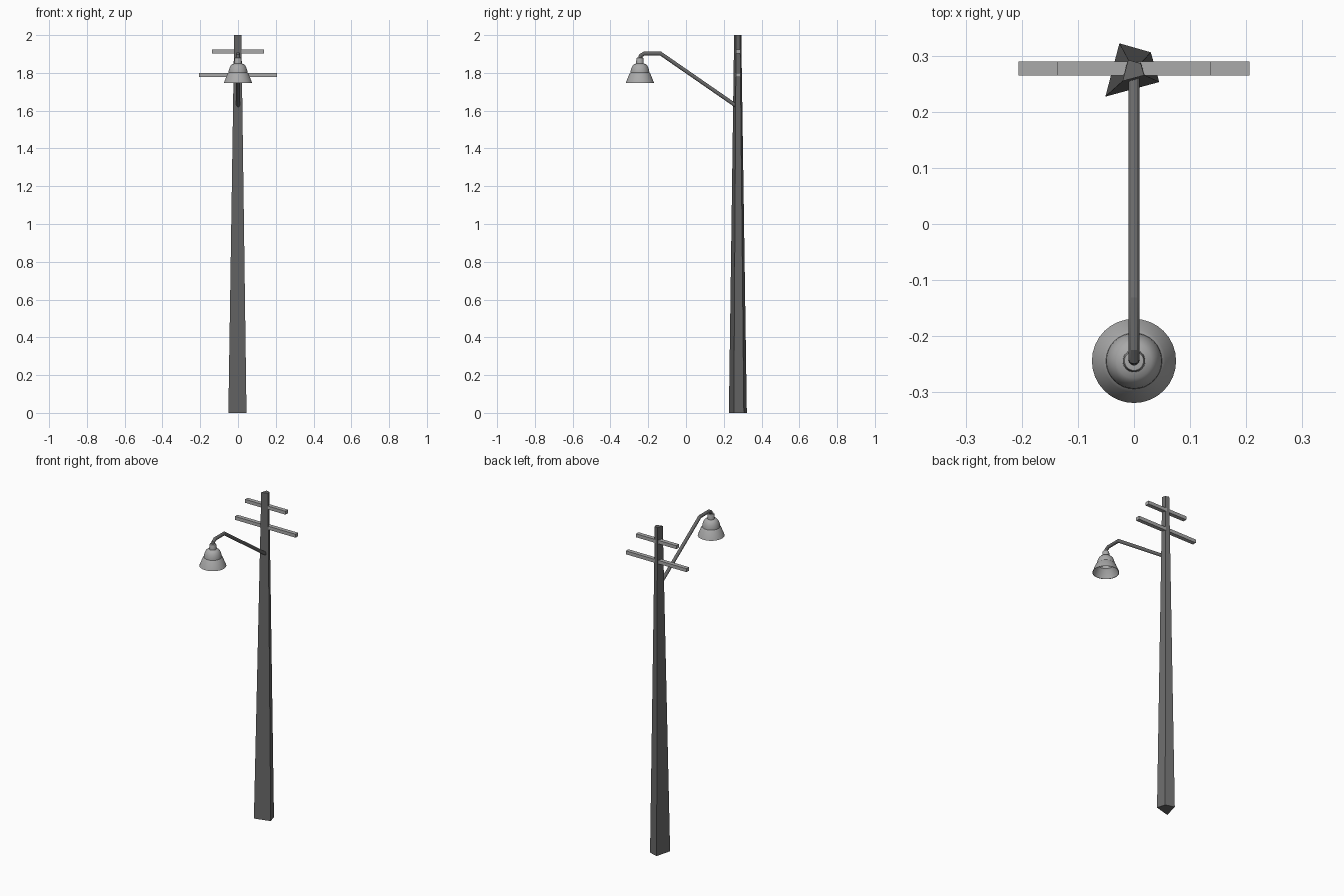
import bpy, bmesh, math
from mathutils import Vector

if "Cube" in bpy.data.objects:
    bpy.data.objects.remove(bpy.data.objects["Cube"])


def material(name, v):
    m = bpy.data.materials.new(name)
    m.diffuse_color = (v, v, v, 1)
    m.use_nodes = True
    m.node_tree.nodes["Principled BSDF"].inputs["Base Color"].default_value = m.diffuse_color
    return m


DARK = material("dark_grey", 0.14)
MID = material("mid_grey", 0.40)


def finish(name, bm, mat):
    bmesh.ops.recalc_face_normals(bm, faces=bm.faces)
    me = bpy.data.meshes.new(name)
    bm.to_mesh(me)
    bm.free()
    me.materials.append(mat)
    ob = bpy.data.objects.new(name, me)
    bpy.context.collection.objects.link(ob)
    return ob


def loft(name, rings, mat):
    """Skin a list of equal-length closed rings and cap both ends."""
    bm = bmesh.new()
    loops = [[bm.verts.new(p) for p in r] for r in rings]
    n = len(loops[0])
    for a, b in zip(loops, loops[1:]):
        for i in range(n):
            j = (i + 1) % n
            bm.faces.new((a[i], a[j], b[j], b[i]))
    bm.faces.new(loops[0])
    bm.faces.new(loops[-1])
    return finish(name, bm, mat)


def smooth(ob, angle):
    bpy.ops.object.select_all(action='DESELECT')
    ob.select_set(True)
    bpy.context.view_layer.objects.active = ob
    bpy.ops.object.shade_smooth_by_angle(angle=math.radians(angle))


# Pole: uneven four-sided timber tapering upward
section = [(-0.026, 0.049), (0.030, 0.033), (0.045, -0.020), (-0.051, -0.046)]
loft("pole", [[(x * s, 0.273 + y * s, z) for x, y in section]
              for s, z in ((1, 0), (0.4, 2.0))], DARK)

# Crossbars
for name, half, z in (("lower_crossbar", 0.206, 1.789), ("upper_crossbar", 0.137, 1.912)):
    bm = bmesh.new()
    bmesh.ops.create_cube(bm, size=1)
    for v in bm.verts:
        v.co = (v.co.x * 2 * half, 0.277 + v.co.y * 0.025, z + v.co.z * 0.021)
    finish(name, bm, MID)

# Lamp arm: mitred round tube in the x = 0 plane
path = [Vector(p) for p in ((0, 0.268, 1.624), (0, -0.134, 1.902), (0, -0.222, 1.902),
                            (0, -0.240, 1.891), (0, -0.244, 1.868))]
rings = []
for i, p in enumerate(path):
    d0 = (p - path[max(i - 1, 0)]).normalized()
    d1 = (path[min(i + 1, len(path) - 1)] - p).normalized()
    t = (d0 + d1).normalized()
    side = Vector((1, 0, 0)).cross(t)
    stretch = 1 / max(t.dot(d1 if i == 0 else d0), 0.5)
    rings.append([p + Vector((0.01 * math.cos(a), 0, 0)) + side * (0.01 * stretch * math.sin(a))
                  for a in (2 * math.pi * k / 12 for k in range(12))])
smooth(loft("lamp_arm", rings, DARK), 25)

# Lamp shade: open bell with a rounded shoulder and thin inner wall
profile = [(0.011, 1.881), (0.017, 1.880), (0.019, 1.875), (0.020, 1.850), (0.031, 1.846),
           (0.039, 1.838), (0.045, 1.826), (0.049, 1.812), (0.050, 1.801), (0.056, 1.795),
           (0.075, 1.747), (0.072, 1.747), (0.053, 1.794), (0.047, 1.800), (0.046, 1.812),
           (0.042, 1.824), (0.036, 1.835), (0.029, 1.842), (0.011, 1.846)]
shade = loft("lamp_shade", [[(r * math.cos(a), -0.244 + r * math.sin(a), z)
                             for a in (2 * math.pi * k / 32 for k in range(32))]
                            for r, z in profile], MID)
smooth(shade, 35)
